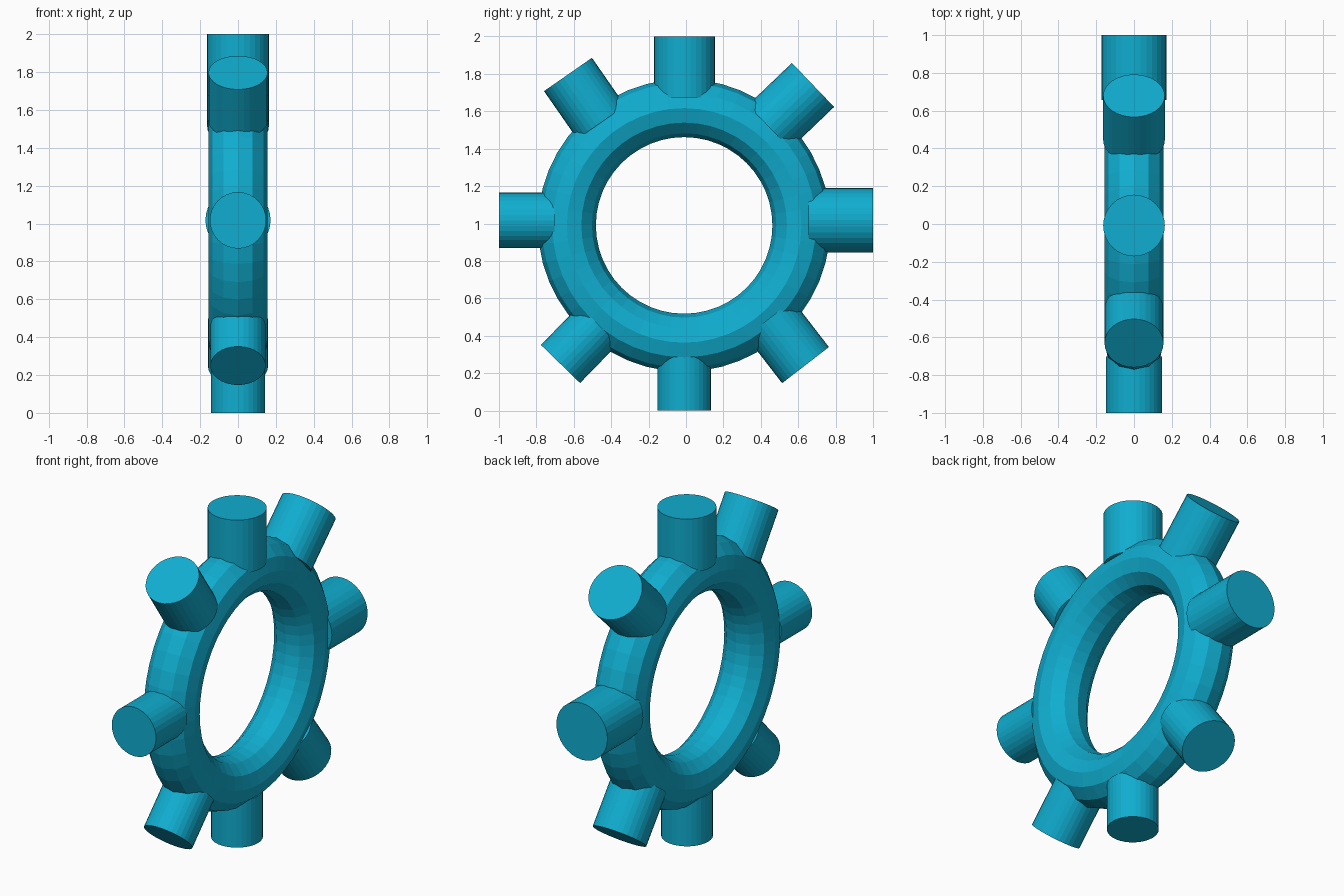
import bpy
from math import pi
from mathutils import Vector

cube = bpy.data.objects.get("Cube")
if cube:
    bpy.data.objects.remove(cube, do_unlink=True)

teal = bpy.data.materials.new("teal blue")
teal.use_nodes = True
color = (0.005, 0.42, 0.63, 1)
teal.diffuse_color = color
teal.node_tree.nodes["Principled BSDF"].inputs["Base Color"].default_value = color


def finish(name):
    obj = bpy.context.object
    obj.name = name
    obj.data.materials.append(teal)
    return obj


# Upright ring with flat facets
bpy.ops.mesh.primitive_torus_add(
    major_segments=48, minor_segments=12, major_radius=0.627, minor_radius=0.155,
    location=(0, -0.01, 0.99), rotation=(0, pi / 2, 0))
finish("ring")


# Peg as long as it is wide, given its outer end, outward direction and radius
def peg(name, end, direction, radius):
    axis = Vector((0, *direction)).normalized()
    center = Vector((0, *end)) - axis * radius
    bpy.ops.mesh.primitive_cylinder_add(
        vertices=32, radius=radius, depth=2 * radius, location=center)
    obj = finish(name)
    obj.rotation_euler = (Vector((0, 0, 1)).rotation_difference(axis)).to_euler()


peg("top_peg", (-0.008, 2.0), (0, 1), 0.163)
peg("upper_back_peg", (0.679, 1.741), (0.72, 0.69), 0.163)
peg("back_peg", (1.0, 1.018), (1, 0), 0.172)
peg("lower_back_peg", (0.639, 0.243), (0.61, -0.79), 0.158)
peg("bottom_peg", (-0.01, 0.0), (0, -1), 0.143)
peg("lower_front_peg", (-0.671, 0.249), (-0.70, -0.72), 0.146)
peg("front_peg", (-1.0, 1.017), (-1, 0), 0.149)
peg("upper_front_peg", (-0.631, 1.797), (-0.57, 0.82), 0.156)
